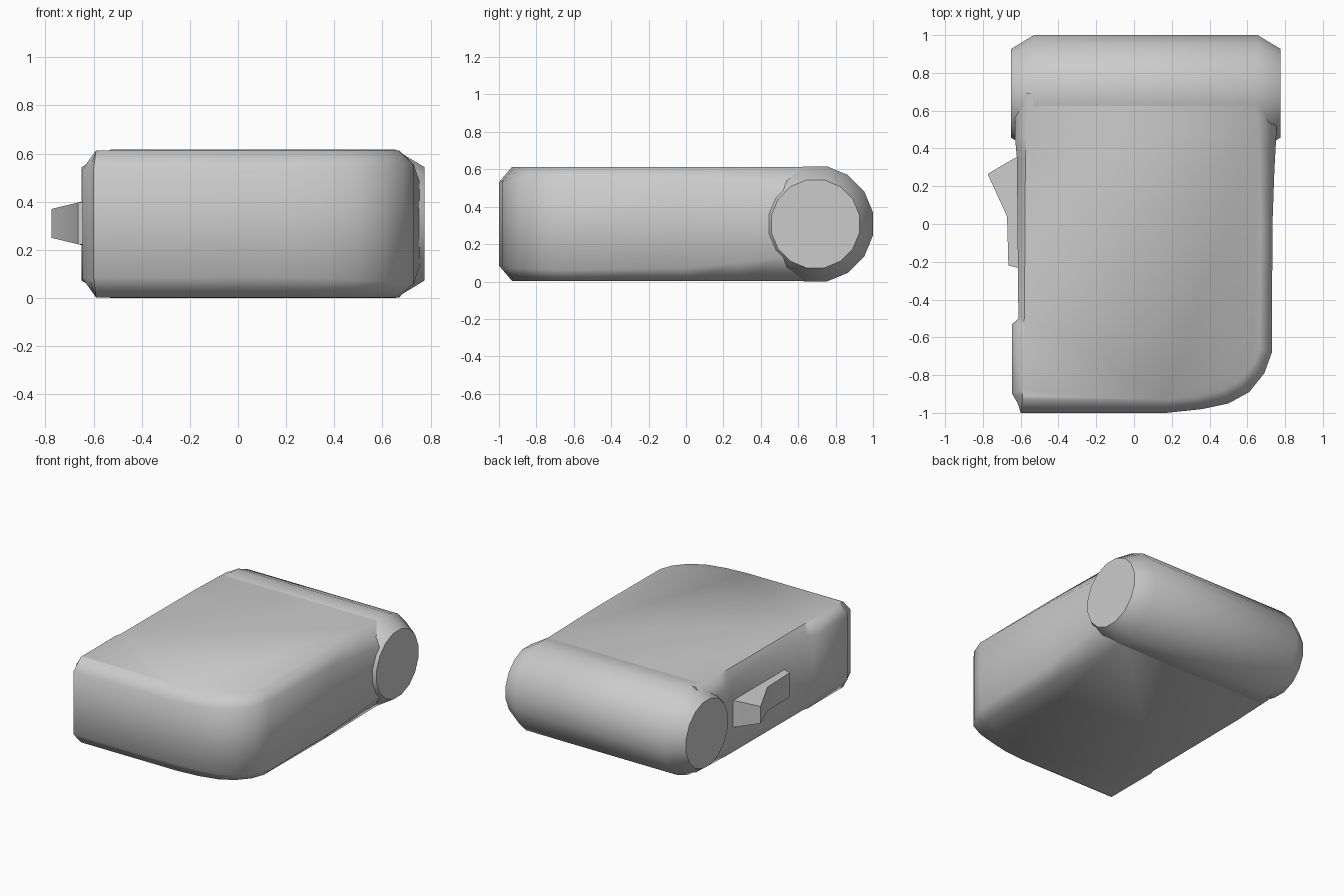
import bpy, math

if "Cube" in bpy.data.objects:
    bpy.data.objects.remove(bpy.data.objects["Cube"])


def make(name, rings, sharp_deg):
    """Loft closed rings of equal length and cap both ends."""
    n = len(rings[0])
    verts = [p for ring in rings for p in ring]
    faces = [tuple(range(n - 1, -1, -1)),
             tuple(range(len(verts) - n, len(verts)))]
    for r in range(len(rings) - 1):
        a, b = r * n, (r + 1) * n
        for i in range(n):
            j = (i + 1) % n
            faces.append((a + i, a + j, b + j, b + i))
    mesh = bpy.data.meshes.new(name)
    mesh.from_pydata(verts, [], faces)
    obj = bpy.data.objects.new(name, mesh)
    bpy.context.collection.objects.link(obj)
    bpy.ops.object.select_all(action='DESELECT')
    obj.select_set(True)
    bpy.context.view_layer.objects.active = obj
    bpy.ops.object.mode_set(mode='EDIT')
    bpy.ops.mesh.select_all(action='SELECT')
    bpy.ops.mesh.normals_make_consistent(inside=False)
    bpy.ops.object.mode_set(mode='OBJECT')
    bpy.ops.object.shade_smooth_by_angle(angle=math.radians(sharp_deg))
    return obj


H = 0.616  # overall height

# Main body: wall outline, inset top outline, chamfer height at each point
outline = [
    (-0.60, -1.0, -0.59, -0.93, .085), (0.17, -1.0, 0.17, -0.93, .085),
    (0.36, -0.98, 0.33, -0.915, .08), (0.50, -0.95, 0.46, -0.885, .075),
    (0.61, -0.89, 0.56, -0.83, .07), (0.69, -0.79, 0.63, -0.75, .065),
    (0.73, -0.68, 0.665, -0.66, .06), (0.733, 0.0, 0.67, 0.0, .07),
    (0.743, 0.28, 0.665, 0.28, .10), (0.755, 0.50, 0.66, 0.50, .13),
    (0.755, 0.69, 0.655, 0.69, .13), (-0.63, 0.69, -0.56, 0.69, .10),
    (-0.63, 0.46, -0.57, 0.46, .09), (-0.62, 0.35, -0.575, 0.35, .08),
    (-0.612, -0.50, -0.58, -0.50, .08), (-0.645, -0.53, -0.59, -0.53, .08),
    (-0.645, -0.90, -0.59, -0.88, .08), (-0.615, -0.95, -0.59, -0.91, .08),
]
make("body", [
    [(u, v, 0.003) for x, y, u, v, c in outline],
    [(x, y, c) for x, y, u, v, c in outline],
    [(x, y, H - c) for x, y, u, v, c in outline],
    [(u, v, H - 0.003) for x, y, u, v, c in outline],
], 56)

# Rounded back barrel: 16 sides with chamfered ends
SIDES = 16
barrel = []
for x, r in [(-0.65, .24), (-0.53, .314), (0.655, .314), (0.775, .24)]:
    angles = [math.tau * (i + 0.5) / SIDES for i in range(SIDES)]
    barrel.append([(x, 0.692 + r * math.cos(a), H / 2 + r * math.sin(a))
                   for a in angles])
make("back_barrel", barrel, 56)

# Side lever: top profile, narrowing in height away from the body
lever = [(-0.58, 0.37), (-0.63, 0.35), (-0.775, 0.265), (-0.672, 0.04),
         (-0.665, -0.22), (-0.58, -0.24)]


def half_height(x):
    return 0.095 - 0.035 * max(0, -0.63 - x) / 0.145


make("side_lever", [[(x, y, 0.31 + s * half_height(x)) for x, y in lever]
                    for s in (-1, 1)], 30)
